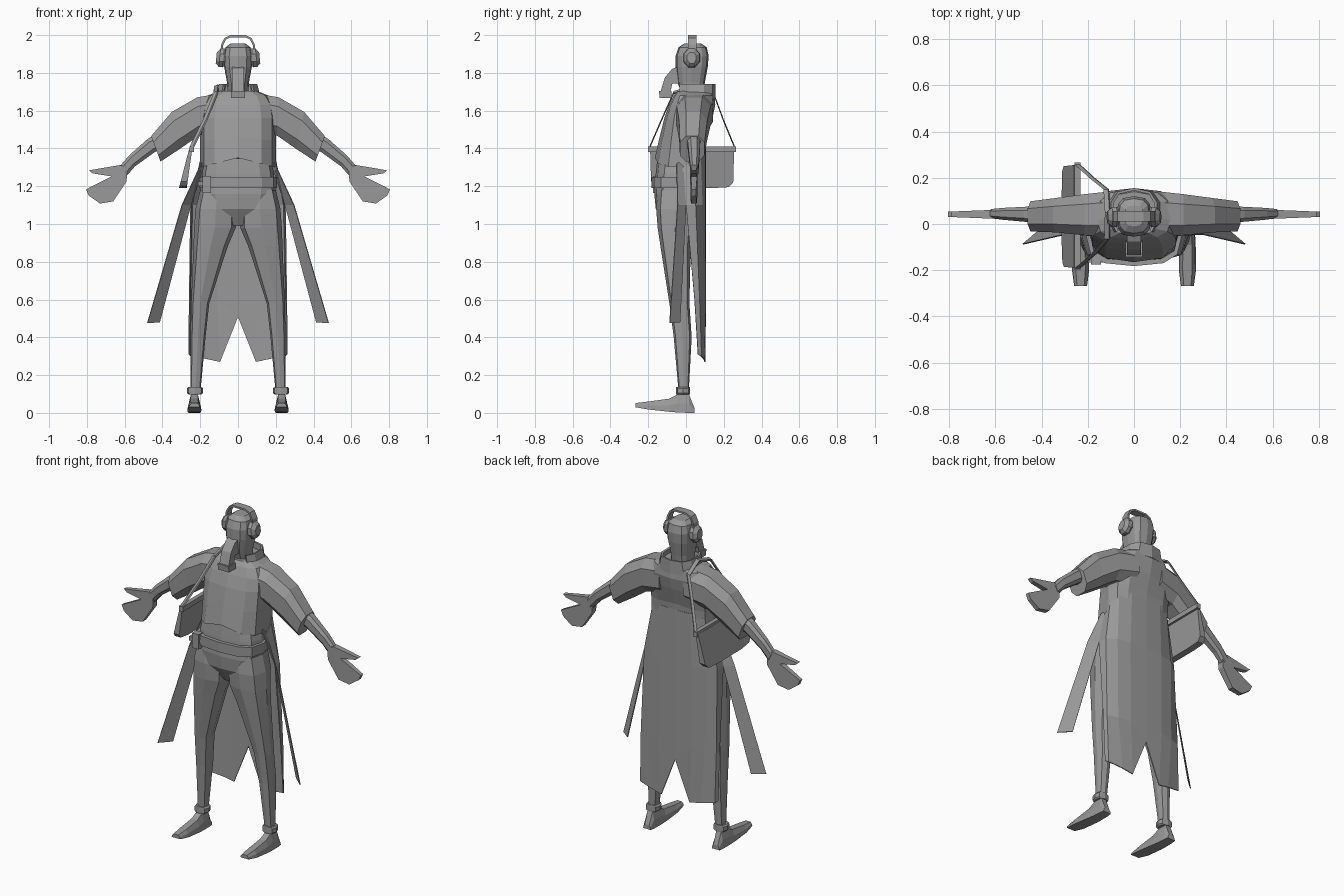
import bpy, bmesh
from math import cos, sin, radians, pi
from mathutils import Vector

cube = bpy.data.objects.get("Cube")
if cube:
    bpy.data.objects.remove(cube, do_unlink=True)

grey = bpy.data.materials.new("plain grey")
grey.use_nodes = True
grey.diffuse_color = (0.32, 0.32, 0.32, 1)
grey.node_tree.nodes["Principled BSDF"].inputs["Base Color"].default_value = (0.32, 0.32, 0.32, 1)


def finish(name, bm, mirror=False, thick=0):
    bmesh.ops.recalc_face_normals(bm, faces=bm.faces)
    mesh = bpy.data.meshes.new(name)
    bm.to_mesh(mesh)
    bm.free()
    mesh.materials.append(grey)
    ob = bpy.data.objects.new(name, mesh)
    bpy.context.collection.objects.link(ob)
    if mirror:
        ob.modifiers.new("Mirror", 'MIRROR').use_clip = True
    if thick:
        solid = ob.modifiers.new("Solidify", 'SOLIDIFY')
        solid.thickness = thick
        solid.offset = 0
    return ob


def loft(name, rings, closed=True, **kw):
    """Skin a list of point rows; closed rows become a capped solid, open rows a sheet."""
    bm = bmesh.new()
    rows = [[bm.verts.new(p) for p in ring] for ring in rings]
    n = len(rows[0])
    for a, b in zip(rows, rows[1:]):
        for i in range(n if closed else n - 1):
            j = (i + 1) % n
            bm.faces.new((a[i], a[j], b[j], b[i]))
    if closed:
        bm.faces.new(rows[0])
        bm.faces.new(rows[-1])
    return finish(name, bm, **kw)


def prism(name, outline, place, **kw):
    """Solid between two copies of a 2D outline; place(u, v, side) gives the 3D point."""
    return loft(name, [[place(u, v, s) for u, v in outline] for s in (-1, 1)], **kw)


def power(v, p):
    return abs(v) ** p * (1 if v > 0 else -1)


def flat_ring(z, x0, x1, front, back, n=12, p=0.7, side_drop=0, mid=None):
    """Horizontal rounded-box ring."""
    mid = (front + back) / 2 if mid is None else mid
    cx, hx = (x0 + x1) / 2, (x1 - x0) / 2
    pts = []
    for i in range(n):
        a = 2 * pi * i / n
        c, s = power(cos(a), p), power(sin(a), p)
        y = mid + s * (back - mid if s > 0 else mid - front)
        pts.append((cx + hx * c, y, z - side_drop * abs(c)))
    return pts


def side_ring(x, y, z, hy, hz, lean=0, n=8, p=0.75):
    """Upright ring facing sideways; lean pushes its top outward."""
    pts = []
    for i in range(n):
        a = 2 * pi * (i + 0.5) / n
        u, v = hy * power(cos(a), p) * 1.05, hz * power(sin(a), p) * 1.05
        pts.append((x + lean * v, y + u, z + v))
    return pts


# Tunic body
tunic = [(1.35, .2, -.165, .1, .05), (1.46, .2, -.14, .11, .02), (1.56, .2, -.115, .14, .0),
         (1.63, .19, -.09, .155, 0), (1.68, .16, -.065, .15, 0), (1.705, .1, -.045, .14, 0)]
loft("tunic_body", [flat_ring(z, -h, h, f, b, side_drop=d, mid=.02) for z, h, f, b, d in tunic])

# Sleeves, forearms and hands
sleeve = [(.08, .045, 1.595, .1, .1, 0), (.21, .04, 1.57, .09, .102, .05),
          (.33, .038, 1.495, .075, .1, .2), (.435, .033, 1.398, .066, .068, .37)]
loft("sleeves", [side_ring(*r) for r in sleeve], mirror=True)
arm = [(.36, .04, 1.47, .04, .04, .5), (.46, .042, 1.415, .033, .036, .5),
       (.56, .044, 1.335, .026, .03, .5), (.61, .045, 1.278, .02, .03, .5)]
loft("forearms", [side_ring(*r) for r in arm], mirror=True)
hand = [(.585, 1.3), (.625, 1.312), (.79, 1.284), (.77, 1.268), (.67, 1.252), (.805, 1.183),
        (.79, 1.15), (.73, 1.108), (.66, 1.12), (.59, 1.225)]
prism("hands", hand, lambda u, v, s: (u, .042 + s * (.02 - .04 * (u - .585)), v), mirror=True)

# Raised collar, open at the front
angles = [radians(a) for a in range(-50, 231, 35)]
loft("collar", [[(hx * power(cos(a), .7), .05 + hy * power(sin(a), .8), z) for a in angles]
                for z, hx, hy in ((1.66, .12, .1), (1.74, .098, .1))], closed=False, thick=.012)

# Head
head = [(1.68, .055, -.02, .09), (1.75, .058, -.045, .1), (1.83, .073, -.055, .115),
        (1.89, .076, -.055, .12), (1.935, .066, -.04, .11), (1.955, .04, -.01, .08)]
loft("head", [flat_ring(z, -h, h, f, b, n=12) for z, h, f, b in head])

# Breathing hose with its end block
hose = [(-.04, 1.835), (-.075, 1.82), (-.112, 1.775), (-.135, 1.7), (-.082, 1.7), (-.072, 1.745), (-.04, 1.745)]
prism("mask_hose", hose, lambda u, v, s: (s * .031, u, v))
block = [(-.143, 1.705), (-.14, 1.668), (-.074, 1.668), (-.077, 1.705)]
prism("mask_filter", block, lambda u, v, s: (s * .037, u, v))

# Headphones
band = [(.088, 1.9), (.085, 1.945), (.068, 1.98), (.04, 1.994)]
band += [(-x, z) for x, z in reversed(band)]
loft("headphone_band", [[(x, y, z) for x, z in band] for y in (.01, .056)], closed=False, thick=.011)
cup = [(.062, .036, .04), (.078, .045, .052), (.097, .043, .05), (.115, .025, .03)]
loft("headphone_cups", [side_ring(x, .03, 1.88, hy, hz, -.1, p=1) for x, hy, hz in cup], mirror=True)

# Pelvis, belt and buckle pouch
pelvis = [(1.36, .17, -.15, .08), (1.27, .19, -.16, .075), (1.16, .2, -.168, .07),
          (1.08, .17, -.16, .055), (.99, .03, -.11, .01)]
loft("pelvis", [flat_ring(z, -h, h, f, b) for z, h, f, b in pelvis])
loft("belt", [flat_ring(z, -.207, .207, -.182, .08) for z in (1.19, 1.25)])
for name, x, hx, z0, z1, depth in (("buckle_pouch", -.165, .022, 1.165, 1.255, .02),
                                   ("buckle_bar", -.17, .042, 1.2, 1.225, .012)):
    box = [(x - hx, z0), (x + hx, z0), (x + hx, z1), (x - hx, z1)]
    prism(name, box, lambda u, v, s: (u, -.155 + s * depth, v))

# Legs, ankle cuffs and feet
leg = [(1.18, .02, .2, -.15, .05), (1.08, .008, .225, -.158, .05), (.98, .012, .232, -.15, .035),
       (.88, .055, .236, -.135, .025), (.58, .152, .248, -.088, .018), (.4, .172, .252, -.065, .03),
       (.12, .198, .252, -.04, .015)]
loft("legs", [flat_ring(z, a, b, f, k, n=8) for z, a, b, f, k in leg], mirror=True)
cuff = [(.098, .195, .262), (.105, .185, .27), (.13, .185, .27), (.138, .195, .262)]
loft("ankle_cuffs", [flat_ring(z, a, b, -.052, .022, n=8) for z, a, b in cuff], mirror=True)
foot = [(.045, .0, .025, .026), (.015, 0, .1, .03), (-.04, .002, .1, .033), (-.09, .006, .075, .036),
        (-.2, .018, .06, .037), (-.268, .03, .052, .028)]
loft("feet", [[(.231 - h, y, a), (.231 + h, y, a), (.231 + h * .9, y, (a + b) / 2),
               (.231 + h * .55, y, b), (.231 - h * .55, y, b), (.231 - h * .9, y, (a + b) / 2)]
              for y, a, b, h in foot], mirror=True)

# Long coat tail with a centre notch
tail = [[(0, .104, 1.42), (.1, .1, 1.42), (.17, .075, 1.4), (.198, .03, 1.34), (.2, -.02, 1.29)],
        [(0, .104, 1.1), (.11, .1, 1.1), (.19, .085, 1.1), (.243, .05, 1.1), (.25, .0, 1.1)],
        [(0, .102, .51), (.11, .102, .6), (.19, .09, .6), (.252, .07, .6), (.257, .045, .6)],
        [(0, .102, .508), (.095, .1, .27), (.165, .095, .285), (.25, .08, .3), (.26, .063, .31)]]
loft("coat_tail", tail, closed=False, mirror=True, thick=.006)

# Hanging side ribbons
ribbon = [[(.17, .0, 1.34), (.195, -.05, 1.32)], [(.25, .0, 1.1), (.297, -.045, 1.1)],
          [(.415, -.032, .48), (.48, -.087, .475)]]
loft("side_ribbons", ribbon, closed=False, mirror=True, thick=.005)

# Shoulder bag, leaning against the right hip
bag = [(-.19, 1.395), (.255, 1.395), (.25, 1.22), (.225, 1.195), (.14, 1.19), (-.09, 1.19), (-.165, 1.2), (-.185, 1.225)]
prism("shoulder_bag", bag, lambda u, v, s: (-.25 - (1.4 - v) * .2 + s * (.008 + (1.4 - v) * .06), u, v))
rim = [(-.2, 1.38), (-.2, 1.41), (.265, 1.41), (.265, 1.38)]
prism("bag_rim", rim, lambda u, v, s: (-.245 + s * .013, u, v))

# Bag strap over the shoulder
path = [(-.243, .258, 1.4), (-.18, .2, 1.54), (-.118, .15, 1.675), (-.112, .05, 1.725),
        (-.115, -.065, 1.69), (-.17, -.128, 1.55), (-.243, -.193, 1.4)]
strap = [[Vector(p) + Vector(o) for o in ((-.01, 0, -.004), (.01, 0, .004), (.006, 0, .014), (-.014, 0, .006))]
         for p in path]
loft("bag_strap", strap)
